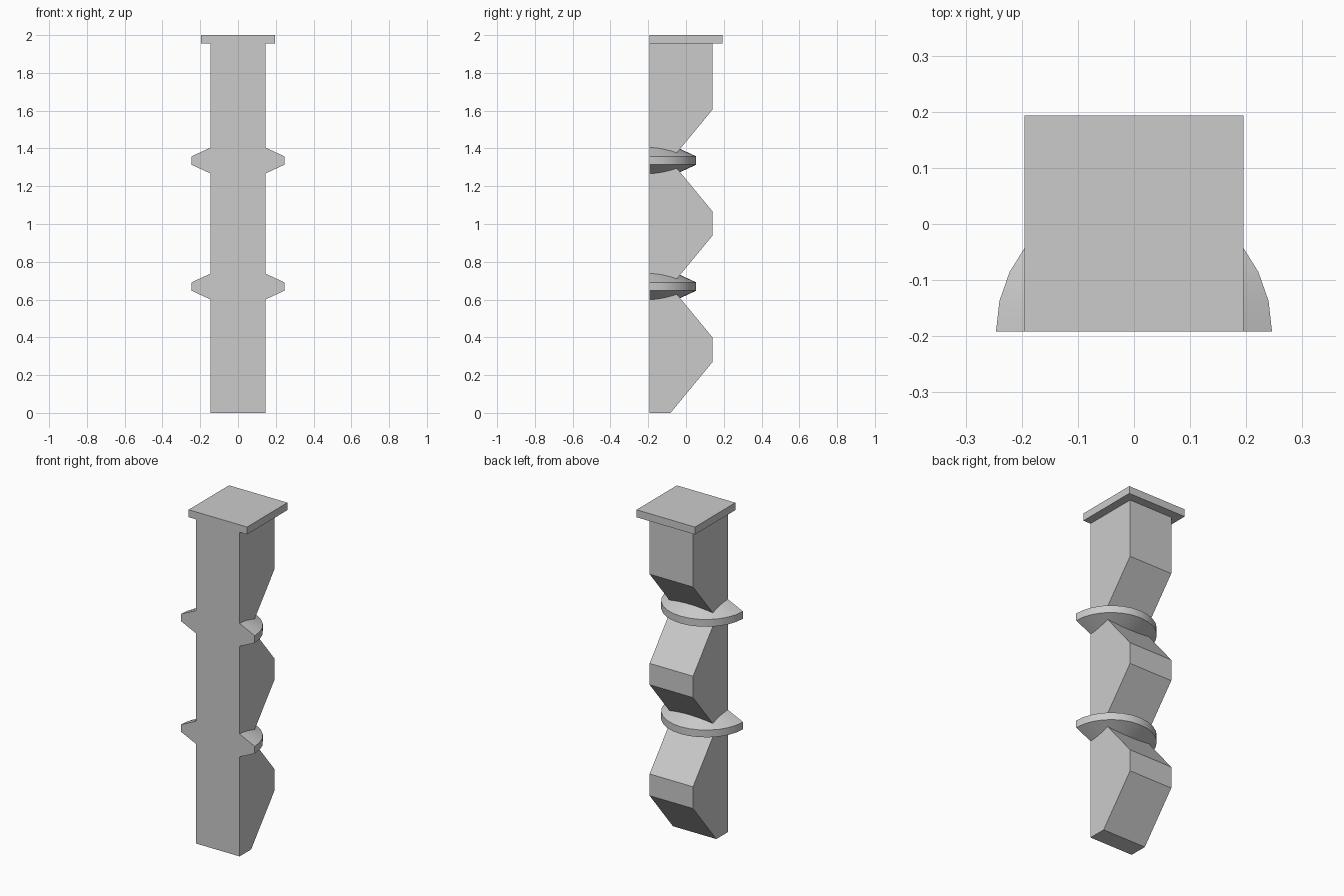
import bpy, bmesh, math
from mathutils import Matrix

if "Cube" in bpy.data.objects:
    bpy.data.objects.remove(bpy.data.objects["Cube"], do_unlink=True)

FRONT = -0.192          # flat front plane
OVER = -0.5             # parts run past the front, then get trimmed flush
COLLAR_Z = (0.669, 1.336)

grey = bpy.data.materials.new("plain grey")
grey.use_nodes = True
grey.diffuse_color = (0.6, 0.6, 0.6, 1)
grey.node_tree.nodes["Principled BSDF"].inputs["Base Color"].default_value = (0.6, 0.6, 0.6, 1)


def make_object(name, bm):
    bmesh.ops.recalc_face_normals(bm, faces=bm.faces)
    mesh = bpy.data.meshes.new(name)
    bm.to_mesh(mesh)
    bm.free()
    mesh.materials.append(grey)
    obj = bpy.data.objects.new(name, mesh)
    bpy.context.collection.objects.link(obj)
    return obj


def extrude_profile(name, points, half_width):
    """Extrude a (y, z) outline symmetrically along x."""
    bm = bmesh.new()
    face = bm.faces.new([bm.verts.new((-half_width, y, z)) for y, z in points])
    ext = bmesh.ops.extrude_face_region(bm, geom=[face])["geom"]
    verts = [v for v in ext if isinstance(v, bmesh.types.BMVert)]
    bmesh.ops.translate(bm, verts=verts, vec=(2 * half_width, 0, 0))
    return make_object(name, bm)


def lathe(name, profile, z, steps=28):
    """Spin an (r, z) profile round an axis on the front plane."""
    bm = bmesh.new()
    verts = [bm.verts.new((r, 0, h)) for r, h in profile]
    edges = [bm.edges.new(pair) for pair in zip(verts, verts[1:])]
    bmesh.ops.spin(bm, geom=verts + edges, cent=(0, 0, 0), axis=(0, 0, 1),
                   angle=math.tau, steps=steps, use_duplicate=False)
    bmesh.ops.remove_doubles(bm, verts=bm.verts, dist=0.0001)
    bmesh.ops.transform(bm, verts=bm.verts, matrix=Matrix.Translation((0, FRONT, z)))
    return make_object(name, bm)


# Notched column: V cuts in the back at each collar, half a cut at the foot
BACK, VALLEY, RISE = 0.14, -0.082, 0.269
outline = [(OVER, 0), (VALLEY, 0), (BACK, RISE)]
for z in COLLAR_Z:
    outline += [(BACK, z - RISE), (VALLEY, z), (BACK, z + RISE)]
outline += [(BACK, 1.98), (OVER, 1.98)]
pillar = extrude_profile("pillar", outline, 0.145)

# Square cap slab
cap = extrude_profile("cap", [(OVER, 1.955), (0.193, 1.955), (0.193, 2), (OVER, 2)], 0.195)

# Double-cone collars
rim = [(0, -0.136), (0.246, -0.022), (0.246, 0.022), (0, 0.136)]
collars = [lathe("collar", rim, z) for z in COLLAR_Z]

# Merge everything into one solid
bpy.ops.object.select_all(action="DESELECT")
bpy.context.view_layer.objects.active = pillar
pillar.select_set(True)
for part in [cap] + collars:
    mod = pillar.modifiers.new("join", "BOOLEAN")
    mod.operation = "UNION"
    mod.solver = "EXACT"
    mod.object = part
    bpy.ops.object.modifier_apply(modifier=mod.name)
    bpy.data.objects.remove(part, do_unlink=True)

# Trim the front to a single flat plane
bm = bmesh.new()
bm.from_mesh(pillar.data)
cut = bmesh.ops.bisect_plane(bm, geom=bm.verts[:] + bm.edges[:] + bm.faces[:],
                             plane_co=(0, FRONT, 0), plane_no=(0, -1, 0), clear_outer=True)
rim_edges = [e for e in cut["geom_cut"] if isinstance(e, bmesh.types.BMEdge)]
bmesh.ops.holes_fill(bm, edges=rim_edges, sides=0)
bmesh.ops.recalc_face_normals(bm, faces=bm.faces)
bm.to_mesh(pillar.data)
bm.free()

bpy.ops.object.shade_smooth_by_angle(angle=math.radians(25))
